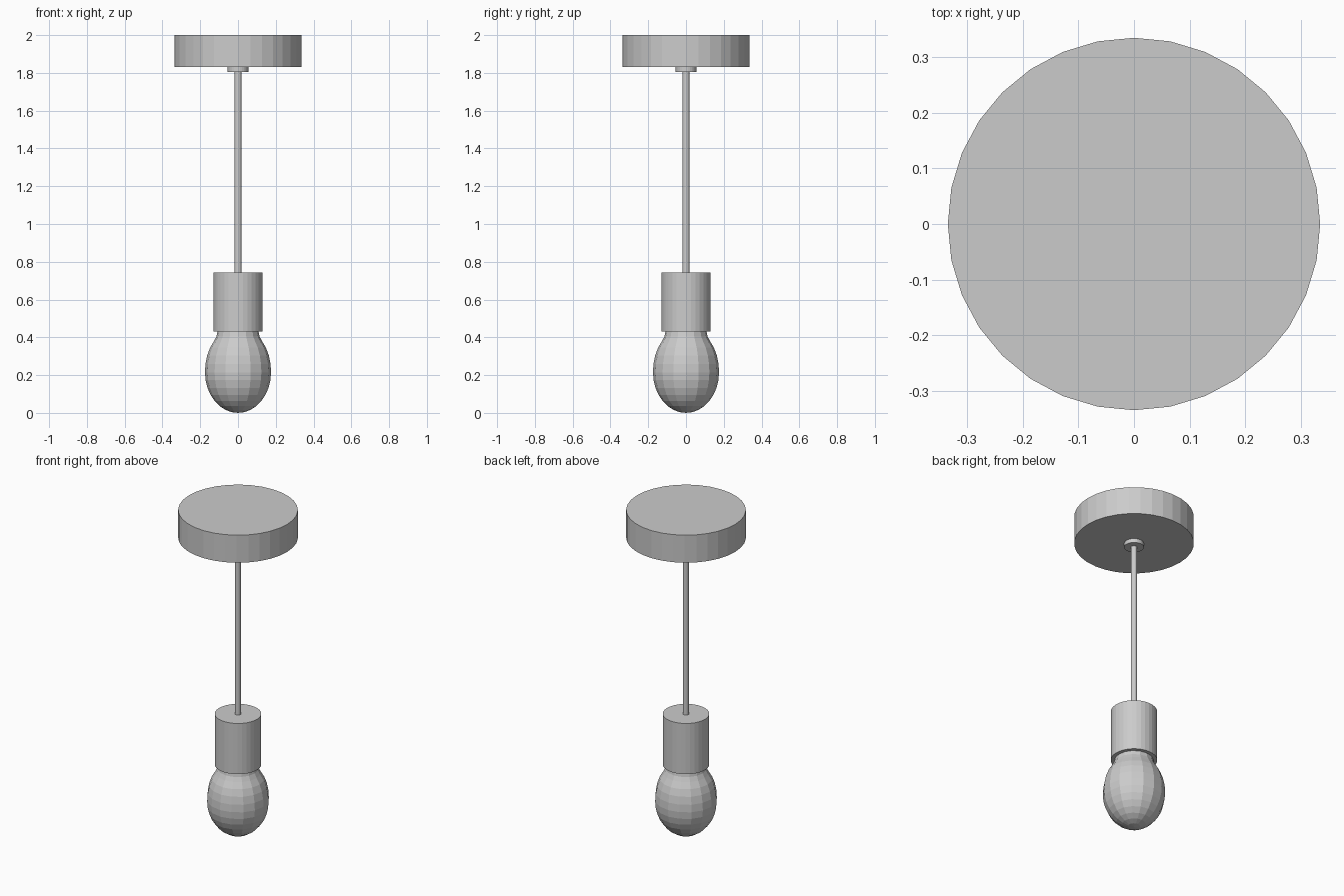
import bpy
import bmesh
from math import cos, sin, pi

cube = bpy.data.objects.get("Cube")
if cube:
    bpy.data.objects.remove(cube, do_unlink=True)

grey = bpy.data.materials.new("light grey")
grey.use_nodes = True
colour = (0.6, 0.6, 0.6, 1)
grey.diffuse_color = colour
grey.node_tree.nodes["Principled BSDF"].inputs["Base Color"].default_value = colour


def lathe(name, profile, sides):
    """Spin a (radius, height) profile, listed bottom to top, about z."""
    bm = bmesh.new()
    rings = []
    for r, z in profile:
        if r == 0:
            rings.append([bm.verts.new((0, 0, z))] * sides)
        else:
            rings.append([bm.verts.new((r * cos(2 * pi * i / sides),
                                        r * sin(2 * pi * i / sides), z))
                          for i in range(sides)])
    for low, high in zip(rings, rings[1:]):
        for i in range(sides):
            j = (i + 1) % sides
            corners = [low[i], low[j], high[j], high[i]]
            bm.faces.new(list(dict.fromkeys(corners)))
    # Cap the open ends
    if profile[0][0] > 0:
        bm.faces.new(rings[0][::-1])
    if profile[-1][0] > 0:
        bm.faces.new(rings[-1])
    bmesh.ops.recalc_face_normals(bm, faces=bm.faces)
    mesh = bpy.data.meshes.new(name)
    bm.to_mesh(mesh)
    bm.free()
    mesh.materials.append(grey)
    obj = bpy.data.objects.new(name, mesh)
    bpy.context.collection.objects.link(obj)
    return obj


def cylinder(name, radius, bottom, top, sides):
    return lathe(name, [(radius, bottom), (radius, top)], sides)


# Ceiling fitting, cord and lamp holder
cylinder("ceiling_canopy", 0.335, 1.83, 2.0, 32)
cylinder("cord_collar", 0.055, 1.805, 1.83, 32)
cylinder("cord", 0.018, 0.74, 1.81, 16)
cylinder("lamp_socket", 0.13, 0.43, 0.743, 32)

# Bulb: rounded bowl below, tapering to a neck inside the socket
bowl = [(0.175 * sin(a * pi / 16), 0.215 - 0.215 * cos(a * pi / 16)) for a in range(9)]
shoulder = [(0.172, 0.26), (0.163, 0.305), (0.148, 0.345),
            (0.127, 0.38), (0.114, 0.405), (0.108, 0.435)]
lathe("bulb", bowl + shoulder, 16)
